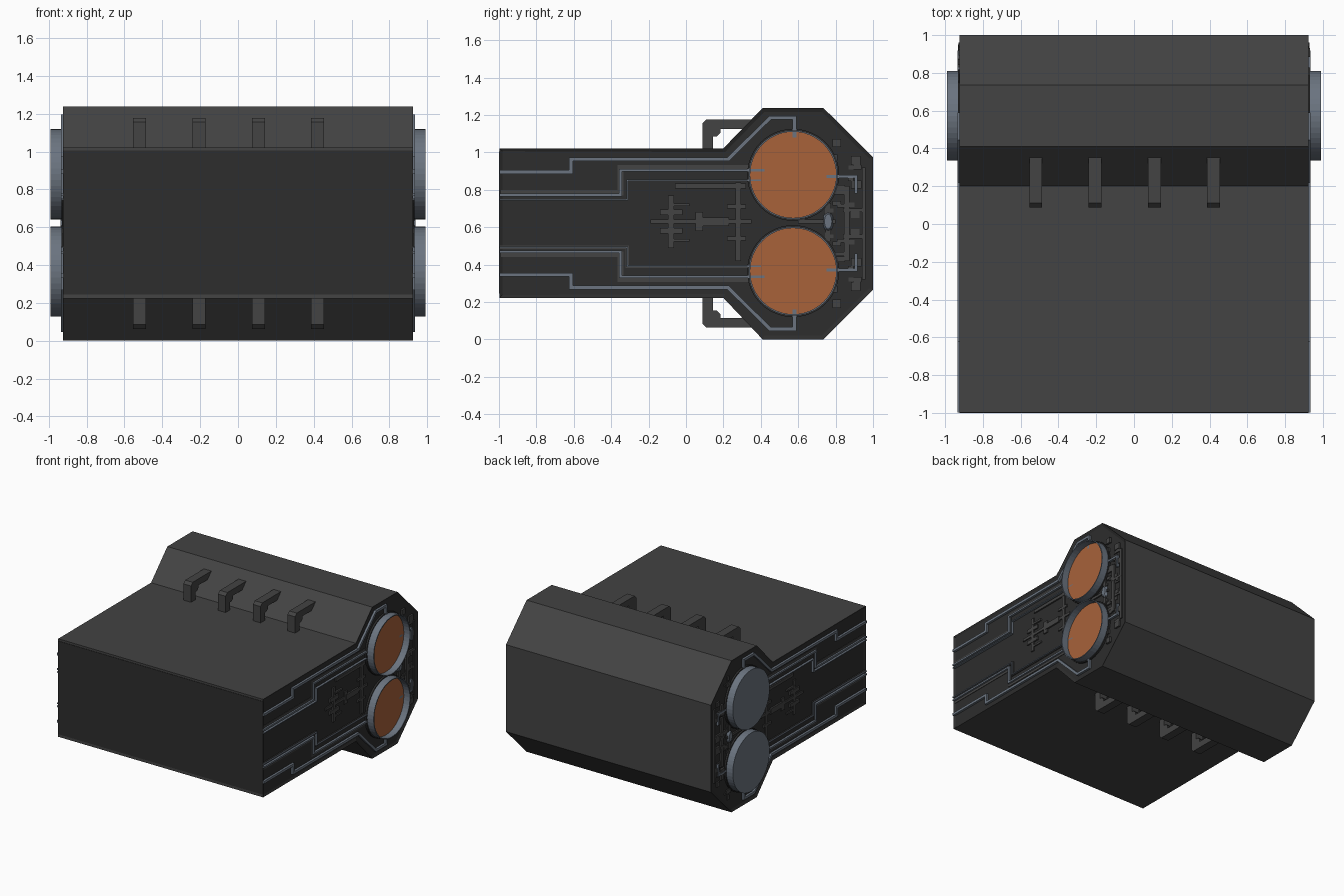
import bpy, bmesh, math, random
from mathutils import Matrix, Vector

if "Cube" in bpy.data.objects:
    bpy.data.objects.remove(bpy.data.objects["Cube"])

random.seed(4)
ZM = 0.62          # mirror height of the block
HX = 0.925         # half width of the hull


def mat(name, rgb):
    m = bpy.data.materials.new(name)
    m.diffuse_color = (*rgb, 1)
    m.use_nodes = True
    m.node_tree.nodes["Principled BSDF"].inputs["Base Color"].default_value = m.diffuse_color
    return m


GREY = mat("hull grey", (0.056, 0.056, 0.056))
DARK = mat("dark panel", (0.026, 0.026, 0.026))
STEEL = mat("blue steel", (0.147, 0.175, 0.215))
COPPER = mat("copper", (0.392, 0.122, 0.042))


def finish(name, bm, *mats):
    bmesh.ops.recalc_face_normals(bm, faces=bm.faces[:])
    me = bpy.data.meshes.new(name)
    bm.to_mesh(me)
    bm.free()
    for m in mats:
        me.materials.append(m)
    ob = bpy.data.objects.new(name, me)
    bpy.context.collection.objects.link(ob)
    return ob


def prism(bm, pts, x0, x1):
    """Extrude a (y, z) outline along x."""
    a = [bm.verts.new((x0, y, z)) for y, z in pts]
    b = [bm.verts.new((x1, y, z)) for y, z in pts]
    bm.faces.new(a)
    bm.faces.new(b[::-1])
    n = len(pts)
    for i in range(n):
        bm.faces.new((a[i], b[i], b[(i + 1) % n], a[(i + 1) % n]))


def box(bm, x0, x1, y, z, w, h):
    prism(bm, [(y - w/2, z - h/2), (y + w/2, z - h/2),
               (y + w/2, z + h/2), (y - w/2, z + h/2)], x0, x1)


def strip(bm, path, width, x0, x1):
    """Raised conduit along a (y, z) path with mitred corners."""
    p = [Vector(q) for q in path]
    left, right = [], []
    for i, q in enumerate(p):
        d0 = (q - p[i-1]).normalized() if i else (p[1] - q).normalized()
        d1 = (p[i+1] - q).normalized() if i < len(p) - 1 else d0
        n0, n1 = Vector((-d0.y, d0.x)), Vector((-d1.y, d1.x))
        m = (n0 + n1).normalized()
        m *= width / 2 / m.dot(n0)
        left.append(q + m)
        right.append(q - m)
    for i in range(len(p) - 1):
        prism(bm, [left[i], left[i+1], right[i+1], right[i]], x0, x1)


def flip(path):
    return [(y, 2*ZM - z) for y, z in path]


# Hull: slab with octagonal rear, recessed dark end faces
half = [(-0.997, 1.022), (0.2, 1.022), (0.41, 1.237), (0.735, 1.237), (1.0, 0.975)]
low = [(1.0, 0.265), (0.735, 0.0), (0.41, 0.0), (0.2, 0.222), (-0.997, 0.222)]
bm = bmesh.new()
prism(bm, half + low, -HX, HX)
bmesh.ops.recalc_face_normals(bm, faces=bm.faces[:])
ends = [f for f in bm.faces if abs(f.normal.x) > 0.9]
for f in ends:
    f.material_index = 1
res = bmesh.ops.inset_individual(bm, faces=ends, thickness=0.022, depth=-0.008)
for f in res["faces"]:
    f.material_index = 1
finish("hull", bm, GREY, DARK)

# Front panel
bm = bmesh.new()
prism(bm, [(-1, 0.245), (-0.995, 0.245), (-0.995, 1.005), (-1, 1.005)], -HX, HX)
finish("front_panel", bm, DARK)

# Grab handles on top and underside
hook = [(0.088, 1.015), (0.088, 1.155), (0.11, 1.177), (0.36, 1.177), (0.31, 1.125),
        (0.185, 1.125), (0.185, 1.105), (0.165, 1.085), (0.145, 1.085), (0.145, 1.015)]
for side, outline in (("top", hook), ("bottom", flip(hook))):
    bm = bmesh.new()
    for cx in (-0.52, -0.207, 0.108, 0.42):
        prism(bm, outline, cx - 0.034, cx + 0.034)
    finish(side + "_handles", bm, GREY)

outer = [(-0.998, 0.895), (-0.615, 0.895), (-0.615, 0.963), (0.225, 0.963),
         (0.45, 1.185), (0.58, 1.185), (0.58, 1.08)]
mid = [(-0.998, 0.772), (-0.35, 0.772), (-0.35, 0.905), (0.42, 0.905)]
inner = [(-0.998, 0.747), (-0.315, 0.747), (-0.315, 0.85), (0.4, 0.85)]
rear = [(0.75, 0.87), (0.91, 0.87), (0.91, 0.78)]

# Grey relief blocks: y, z offset from the middle, width, height
blocks = [(0.08, 0.01, 0.54, 0.022), (-0.08, 0.01, 0.03, 0.28), (-0.08, 0.06, 0.12, 0.03),
          (-0.08, -0.04, 0.12, 0.03), (0.15, 0.01, 0.16, 0.045), (0.28, 0.01, 0.03, 0.42),
          (0.27, 0.09, 0.1, 0.02), (0.27, -0.08, 0.1, 0.02), (0.13, 0.2, 0.38, 0.025),
          (-0.03, 0.1, 0.1, 0.015), (-0.03, -0.09, 0.1, 0.015), (0.07, 0.01, 0.04, 0.1),
          (0.95, 0.0, 0.02, 0.6), (0.86, 0.0, 0.03, 0.4), (0.9, 0.07, 0.12, 0.02),
          (0.9, -0.07, 0.12, 0.02), (0.76, 0.01, 0.03, 0.2), (0.7, 0.01, 0.2, 0.02)]

for s, side in ((1, "right"), (-1, "left")):
    base = s * (HX - 0.01)

    # Steel conduits
    bm = bmesh.new()
    for path, w in ((outer, 0.02), (mid, 0.014), (inner, 0.008), (rear, 0.016)):
        for p in (path, flip(path)):
            strip(bm, p, w, base, s * 0.935)
    bmesh.ops.create_cone(bm, cap_ends=True, segments=12, radius1=0.03, radius2=0.02, depth=0.025,
                          matrix=Matrix.Translation((s * 0.925, 0.76, 0.63))
                          @ Matrix.Rotation(s * math.pi/2, 4, 'Y') @ Matrix.Scale(2, 4, (1, 0, 0)))
    finish(side + "_conduits", bm, STEEL)

    # Grey bands beside the conduits and relief blocks
    bm = bmesh.new()
    for p in (mid, flip(mid)):
        strip(bm, [(y, z + (0.012 if z > ZM else -0.012)) for y, z in p], 0.03, base, s * 0.921)
    strip(bm, flip(inner), 0.018, base, s * 0.925)
    for i, (y, dz, w, h) in enumerate(blocks):
        box(bm, base, s * (0.926 + 0.001 * (i % 5)), y, ZM + dz, w, h)
    for i in range(22):
        y = random.uniform(0.72, 0.93)
        dz = random.uniform(0.02, 0.5 - max(0, y - 0.76) * 1.0)
        w, h = random.uniform(0.02, 0.06), random.uniform(0.015, 0.05)
        for k in (1, -1):
            box(bm, base, s * (0.922 + 0.0005 * i), y, ZM + k * dz, w, h)
    finish(side + "_relief", bm, GREY)

    # Round thruster ports: open cup on the right, capped on the left
    for z, level in ((0.88, "upper"), (0.365, "lower")):
        bm = bmesh.new()
        place = (Matrix.Translation((s * 0.95, 0.573, z))
                 @ Matrix.Rotation(s * math.pi/2, 4, 'Y'))
        bmesh.ops.create_cone(bm, cap_ends=True, segments=48, radius1=0.238,
                              radius2=0.238, depth=0.08, matrix=place)
        if s > 0:
            cap = [f for f in bm.faces if f.normal.x > 0.9]
            bmesh.ops.inset_region(bm, faces=cap, thickness=0.008)
            ext = bmesh.ops.extrude_face_region(bm, geom=cap)
            floor = [f for f in ext["geom"] if isinstance(f, bmesh.types.BMFace)]
            bmesh.ops.delete(bm, geom=cap, context='FACES_ONLY')
            bmesh.ops.translate(bm, verts=floor[0].verts[:], vec=(-0.055, 0, 0))
            for f in floor:
                f.material_index = 1
        finish(side + "_" + level + "_port", bm, STEEL, COPPER)
        # Wider collar at the foot of the port
        bm = bmesh.new()
        n = 48
        a = [(0.573 + 0.246 * math.cos(2*math.pi*i/n), z + 0.246 * math.sin(2*math.pi*i/n))
             for i in range(n)]
        prism(bm, a, base, s * 0.932)
        finish(side + "_" + level + "_collar", bm, DARK)
